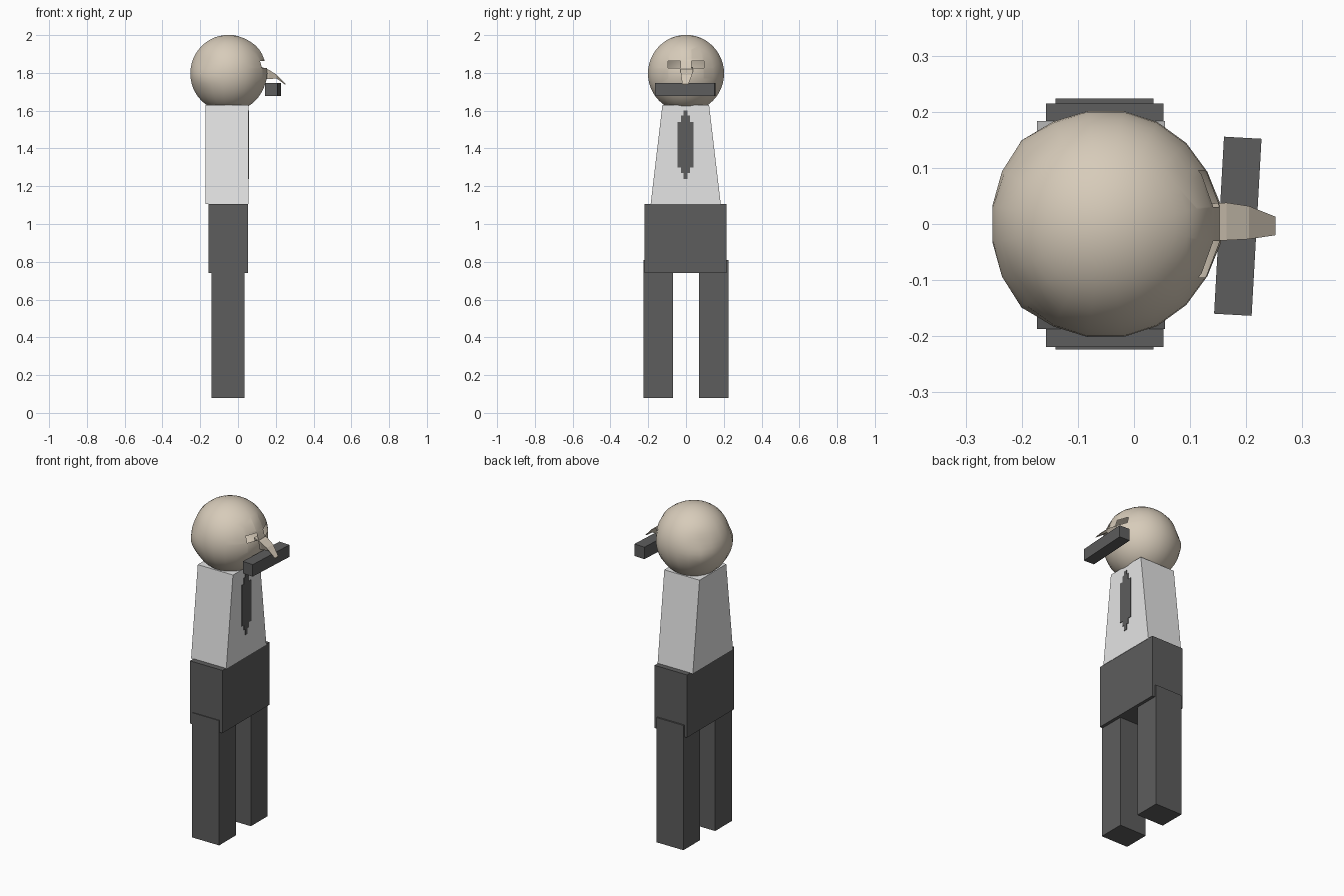
import bpy, bmesh, math
from mathutils import Vector, Matrix

if "Cube" in bpy.data.objects:
    bpy.data.objects.remove(bpy.data.objects["Cube"])


def material(name, rgb):
    m = bpy.data.materials.new(name)
    m.diffuse_color = (*rgb, 1)
    m.use_nodes = True
    m.node_tree.nodes["Principled BSDF"].inputs["Base Color"].default_value = m.diffuse_color
    return m


SKIN = material("skin", (0.68, 0.60, 0.49))
SHIRT = material("light grey shirt", (0.78, 0.78, 0.78))
DARK = material("dark grey cloth", (0.11, 0.11, 0.11))


def finish(name, bm, mat):
    bmesh.ops.recalc_face_normals(bm, faces=bm.faces)
    me = bpy.data.meshes.new(name)
    bm.to_mesh(me)
    bm.free()
    ob = bpy.data.objects.new(name, me)
    bpy.context.collection.objects.link(ob)
    me.materials.append(mat)
    return ob


def loft(name, rings, mat):
    """Skin a row of equal-sized rings and cap both ends."""
    bm = bmesh.new()
    rows = [[bm.verts.new(p) for p in r] for r in rings]
    n = len(rows[0])
    for a, b in zip(rows, rows[1:]):
        for i in range(n):
            j = (i + 1) % n
            bm.faces.new((a[i], a[j], b[j], b[i]))
    bm.faces.new(rows[0])
    bm.faces.new(rows[-1])
    return finish(name, bm, mat)


def rect(x0, x1, y0, y1, z):
    return [(x0, y0, z), (x1, y0, z), (x1, y1, z), (x0, y1, z)]


def box(name, x0, x1, y0, y1, z0, z1, mat):
    return loft(name, [rect(x0, x1, y0, y1, z0), rect(x0, x1, y0, y1, z1)], mat)


# Legs, hips and tapered torso
for side, s in (("left", 1), ("right", -1)):
    ys = sorted((s * 0.07, s * 0.224))
    box(side + "_leg", -0.14, 0.035, ys[0], ys[1], 0.08, 0.81, DARK)
box("hips", -0.157, 0.053, -0.219, 0.215, 0.74, 1.107, DARK)
loft("torso", [rect(-0.173, 0.055, -0.187, 0.184, 1.105),
               rect(-0.173, 0.055, -0.125, 0.122, 1.63)], SHIRT)

# Stepped tie plate on the chest
half = [(0.010, 1.60), (0.010, 1.575), (0.024, 1.575), (0.024, 1.54),
        (0.043, 1.54), (0.043, 1.30), (0.024, 1.30), (0.024, 1.27),
        (0.010, 1.27), (0.010, 1.237)]
outline = half + [(-y, z) for y, z in reversed(half)]
loft("tie", [[(x, y - 0.003, z) for y, z in outline] for x in (0.053, 0.058)], DARK)

# Head: sphere with soft bulges behind and a slight brow
bm = bmesh.new()
bmesh.ops.create_uvsphere(bm, u_segments=20, v_segments=24, radius=0.204)
bmesh.ops.rotate(bm, verts=bm.verts, matrix=Matrix.Rotation(math.radians(9), 3, 'Z'))
bumps = [((-0.75, 0.65, -0.10), 0.010), ((-0.75, -0.65, -0.10), 0.010),
         ((-0.72, 0.60, 0.32), -0.007), ((-0.72, -0.60, 0.32), -0.007),
         ((0.80, 0.0, 0.62), 0.006), ((1.0, 0.0, 0.0), 0.007)]
for v in bm.verts:
    d = v.co.normalized()
    for p, h in bumps:
        gap = (d - Vector(p).normalized()).length
        v.co += d * h * math.exp(-(gap / 0.25) ** 2)
    v.co += Vector((-0.051, 0, 1.797))

# Open eye slots cut through the face
EYE_Y, EYE_Z = (0.03, 0.095), (1.826, 1.863)


def near_eyes(f):
    c = f.calc_center_median()
    return c.x > 0.05 and abs(c.y) < 0.14 and 1.77 < c.z < 1.92


cuts = [((0, s * y, 0), (0, 1, 0)) for s in (-1, 1) for y in EYE_Y]
cuts += [((0, 0, z), (0, 0, 1)) for z in EYE_Z]
for co, no in cuts:
    faces = [f for f in bm.faces if near_eyes(f)]
    geom = set(faces)
    for f in faces:
        geom.update(f.edges)
        geom.update(f.verts)
    bmesh.ops.bisect_plane(bm, geom=list(geom), plane_co=co, plane_no=no, dist=1e-5)
slots = [f for f in bm.faces if near_eyes(f)
         and EYE_Y[0] < abs(f.calc_center_median().y) < EYE_Y[1]
         and EYE_Z[0] < f.calc_center_median().z < EYE_Z[1]]
bmesh.ops.delete(bm, geom=slots, context='FACES')
for f in bm.faces:
    f.smooth = True
finish("head", bm, SKIN)


# Hooked nose, wider along the bridge than underneath
def nose_ring(x, y0, y1, z0, z1):
    return [(x, y0 * 0.6, z0), (x, y1 * 0.6, z0), (x, y1, z1), (x, y0, z1)]


loft("nose", [nose_ring(0.125, -0.03, 0.036, 1.765, 1.832),
              nose_ring(0.165, -0.029, 0.038, 1.768, 1.815),
              nose_ring(0.205, -0.027, 0.032, 1.770, 1.790),
              nose_ring(0.252, -0.020, 0.013, 1.736, 1.741)], SKIN)

# Bar-shaped moustache, slightly turned
bar = box("moustache", -0.0335, 0.0335, -0.158, 0.158, -0.035, 0.035, DARK)
bar.data.transform(Matrix.Translation((0.185, -0.004, 1.712))
                   @ Matrix.Rotation(math.radians(-3.2), 4, 'Z'))
